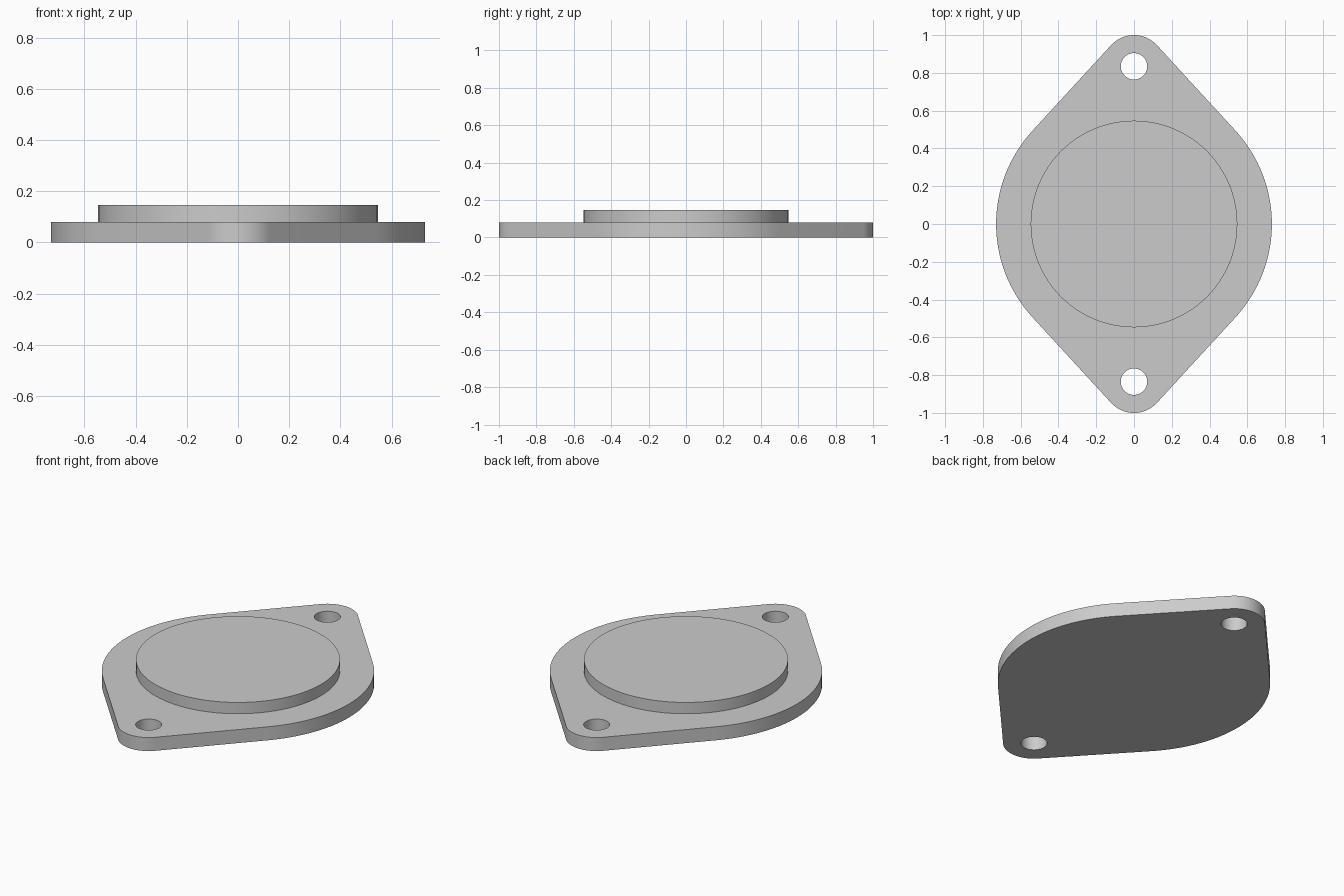
import bpy
import bmesh
import math

if "Cube" in bpy.data.objects:
    bpy.data.objects.remove(bpy.data.objects["Cube"])

# Main dimensions
R_BODY, R_EAR, Y_EAR = 0.73, 0.165, 0.835
R_HOLE, R_BOSS = 0.07, 0.547
Z_FLANGE, Z_BOSS = 0.08, 0.147

grey = bpy.data.materials.new("light grey")
grey.diffuse_color = (0.6, 0.6, 0.6, 1)
grey.use_nodes = True
grey.node_tree.nodes["Principled BSDF"].inputs["Base Color"].default_value = grey.diffuse_color


def arc(cy, r, a0, a1, n):
    return [(r * math.cos(a0 + (a1 - a0) * i / n),
             cy + r * math.sin(a0 + (a1 - a0) * i / n)) for i in range(n + 1)]


def prism(name, outline, z0, z1):
    """Extrude a closed outline from z0 to z1."""
    bm = bmesh.new()
    base = bm.faces.new([bm.verts.new((x, y, z0)) for x, y in outline])
    top = bmesh.ops.extrude_face_region(bm, geom=[base])["geom"]
    verts = [v for v in top if isinstance(v, bmesh.types.BMVert)]
    bmesh.ops.translate(bm, verts=verts, vec=(0, 0, z1 - z0))
    bmesh.ops.recalc_face_normals(bm, faces=bm.faces)
    mesh = bpy.data.meshes.new(name)
    bm.to_mesh(mesh)
    bm.free()
    mesh.materials.append(grey)
    obj = bpy.data.objects.new(name, mesh)
    bpy.context.collection.objects.link(obj)
    return obj


def disc(name, cy, r, z0, z1, n):
    return prism(name, arc(cy, r, 0, math.tau, n)[:-1], z0, z1)


def combine(target, tool, operation):
    """Apply a boolean and remove the tool object."""
    mod = target.modifiers.new("boolean", 'BOOLEAN')
    mod.operation, mod.solver, mod.object = operation, 'EXACT', tool
    bpy.context.view_layer.objects.active = target
    bpy.ops.object.modifier_apply(modifier=mod.name)
    bpy.data.objects.remove(tool)


# Flange outline: wide round body joined by tangent lines to two small round ears
t = math.asin((R_BODY - R_EAR) / Y_EAR)
outline = (arc(0, R_BODY, -t, t, 32)
           + arc(Y_EAR, R_EAR, t, math.pi - t, 32)
           + arc(0, R_BODY, math.pi - t, math.pi + t, 32)
           + arc(-Y_EAR, R_EAR, math.pi + t, math.tau - t, 32))
flange = prism("flange_plate", outline, 0, Z_FLANGE)

# Raised round boss, fused to the plate
combine(flange, disc("boss", 0, R_BOSS, Z_FLANGE / 2, Z_BOSS, 96), 'UNION')

# Bolt hole through each ear
for side in (-1, 1):
    combine(flange, disc("hole_cutter", side * Y_EAR, R_HOLE, -0.1, 0.3, 48), 'DIFFERENCE')

# Smooth curved walls, crisp rims
bpy.ops.object.select_all(action='DESELECT')
flange.select_set(True)
bpy.context.view_layer.objects.active = flange
bpy.ops.object.shade_smooth_by_angle(angle=math.radians(30))
